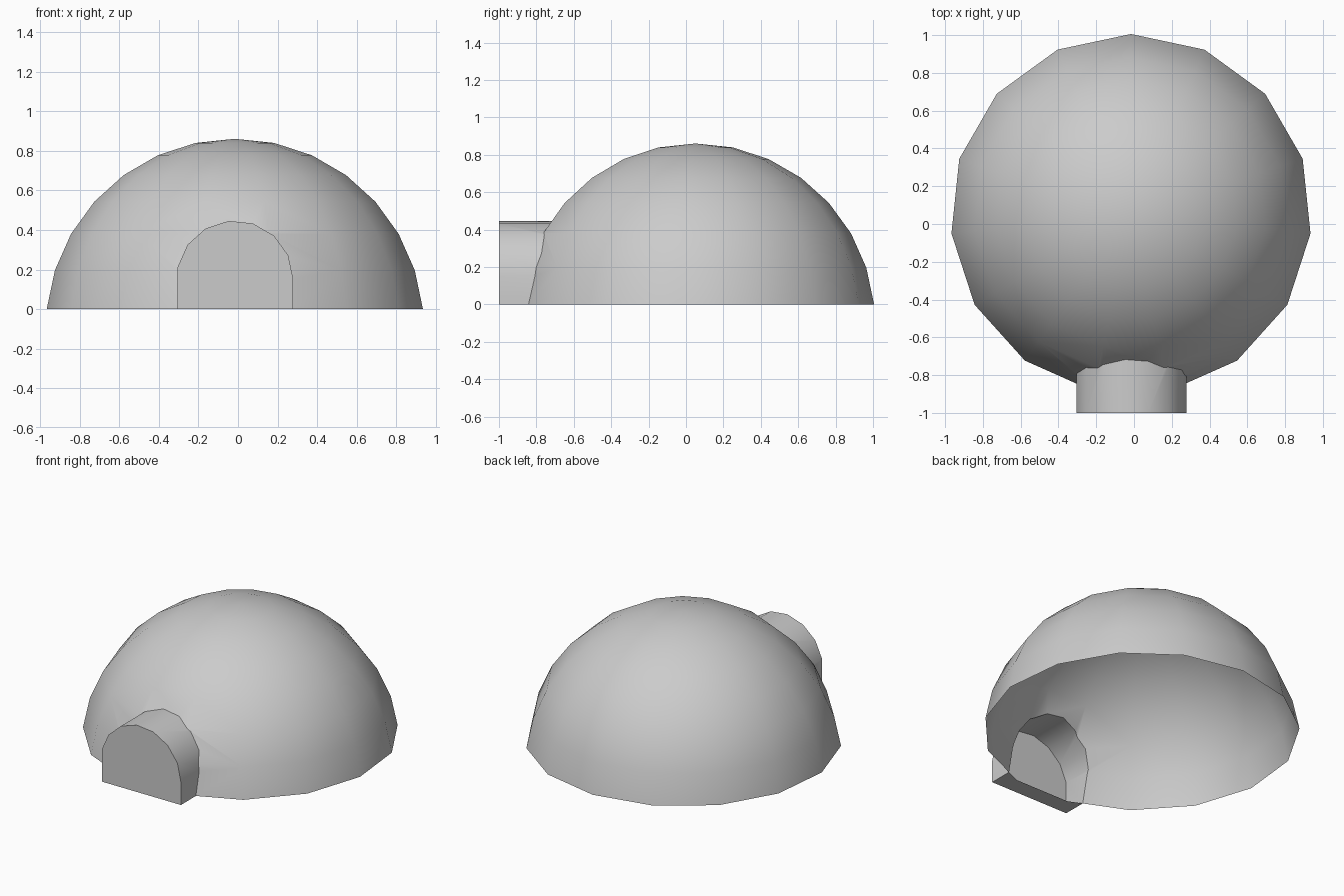
import bpy, bmesh
from math import sin, cos, radians

if "Cube" in bpy.data.objects:
    bpy.data.objects.remove(bpy.data.objects["Cube"])

CX, CY = -0.016, 0.05
R = 0.961                      # sphere radius
STEP = 24                      # 15-sided rounds


def make_object(name, bm):
    bmesh.ops.recalc_face_normals(bm, faces=bm.faces)
    mesh = bpy.data.meshes.new(name)
    bm.to_mesh(mesh)
    bm.free()
    ob = bpy.data.objects.new(name, mesh)
    bpy.context.collection.objects.link(ob)
    return ob


# Dome: low-poly sphere whose 84 degree ring lies on the ground
bm = bmesh.new()
bmesh.ops.create_uvsphere(bm, u_segments=15, v_segments=15, radius=R)
for v in bm.verts:
    v.co.x += CX
    v.co.y += CY
    v.co.z -= R * cos(radians(84))
dome = make_object("dome_shelter", bm)

# Entrance tunnel: arched profile extruded from the front into the dome
r, cz = 0.295, 0.152
arch = [(CX + r * cos(radians(a)), cz + r * sin(radians(a)))
        for a in range(0, 169, STEP)]
profile = [(arch[0][0], 0)] + arch + [(arch[-1][0], 0)]
bm = bmesh.new()
face = bm.faces.new([bm.verts.new((x, -1, z)) for x, z in profile])
ext = bmesh.ops.extrude_face_region(bm, geom=[face], use_keep_orig=True)
for v in ext["geom"]:
    if isinstance(v, bmesh.types.BMVert):
        v.co.y = -0.35
tunnel = make_object("entrance_tunnel", bm)

# Fuse tunnel and dome so the inside is one open space
mod = dome.modifiers.new("fuse", 'BOOLEAN')
mod.operation = 'UNION'
mod.solver = 'EXACT'
mod.object = tunnel
bpy.context.view_layer.objects.active = dome
dome.select_set(True)
bpy.ops.object.modifier_apply(modifier=mod.name)
bpy.data.objects.remove(tunnel)

# Remove everything below ground, leaving the dome open underneath
bm = bmesh.new()
bm.from_mesh(dome.data)
low = [f for f in bm.faces if f.calc_center_median().z < -0.003]
bmesh.ops.delete(bm, geom=low, context='FACES')
bm.to_mesh(dome.data)
bm.free()

bpy.ops.object.shade_smooth_by_angle(angle=radians(30))
